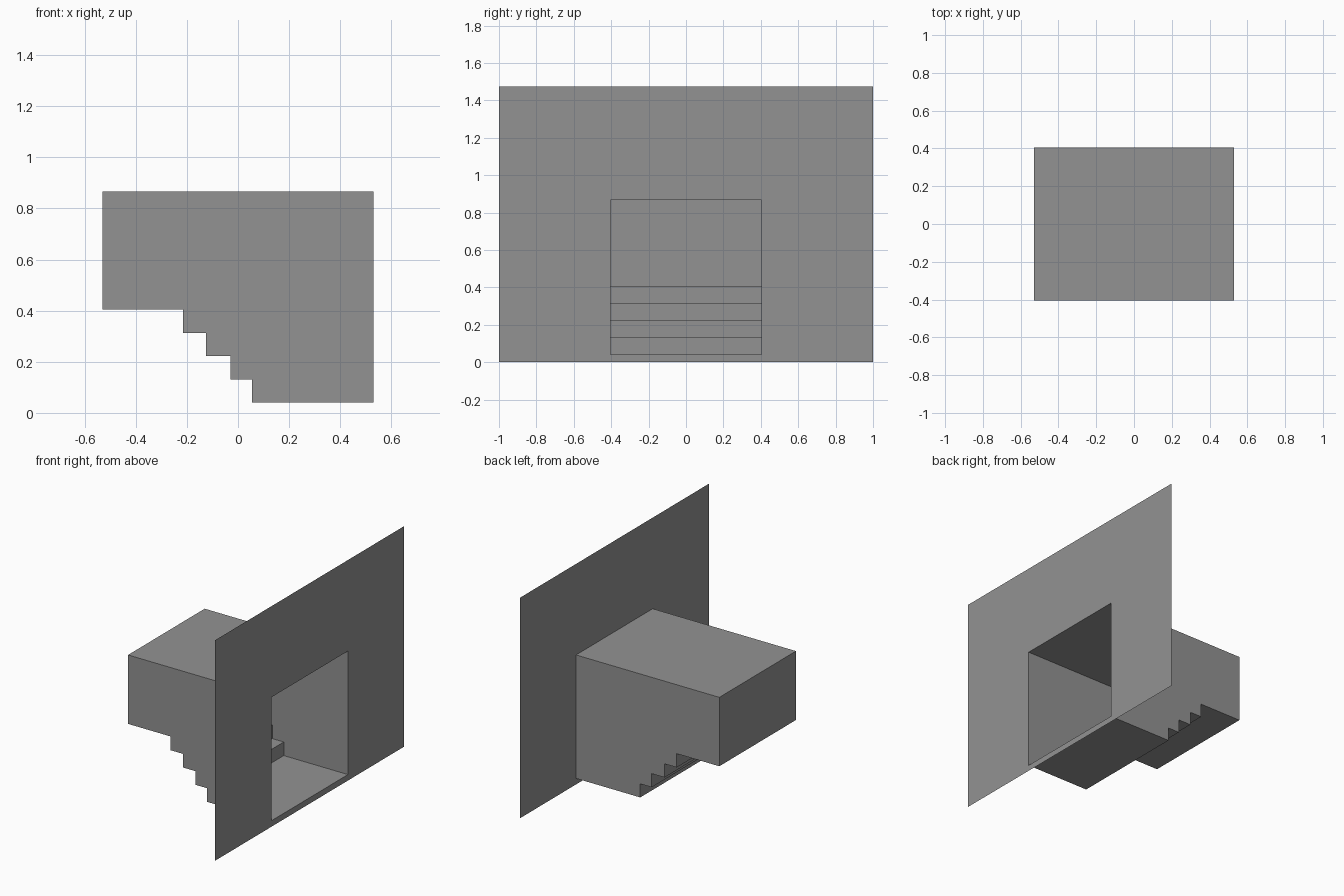
import bpy
import bmesh

if "Cube" in bpy.data.objects:
    bpy.data.objects.remove(bpy.data.objects["Cube"])

# Single flat grey
grey = bpy.data.materials.new("mid grey")
grey.diffuse_color = (0.29, 0.29, 0.29, 1.0)
grey.use_nodes = True
grey.node_tree.nodes["Principled BSDF"].inputs["Base Color"].default_value = grey.diffuse_color

X_FRONT, X_BACK = 0.53, -0.53
HALF_DOOR, Z_FLOOR, Z_CEIL = 0.405, 0.04, 0.866


def finish(name, bm):
    mesh = bpy.data.meshes.new(name)
    bm.to_mesh(mesh)
    bm.free()
    mesh.materials.append(grey)
    obj = bpy.data.objects.new(name, mesh)
    bpy.context.collection.objects.link(obj)
    return obj


# Entrance wall: thin sheet, a 3 x 3 grid with the doorway cell left out
bm = bmesh.new()
ys = [-1.0, -HALF_DOOR, HALF_DOOR, 1.0]
zs = [0.0, Z_FLOOR, Z_CEIL, 1.475]
grid = [[bm.verts.new((X_FRONT, y, z)) for z in zs] for y in ys]
for i in range(3):
    for j in range(3):
        if (i, j) != (1, 1):
            bm.faces.new((grid[i][j], grid[i + 1][j],
                          grid[i + 1][j + 1], grid[i][j + 1]))
finish("entrance_wall", bm)

# Stair passage: stepped side profile, extruded across y, open at the doorway
profile = [(X_FRONT, Z_CEIL), (X_BACK, Z_CEIL), (X_BACK, 0.405)]
for x, low, high in [(-0.215, 0.313, 0.405), (-0.125, 0.222, 0.313),
                     (-0.03, 0.131, 0.222), (0.055, Z_FLOOR, 0.131)]:
    profile += [(x, high), (x, low)]
profile.append((X_FRONT, Z_FLOOR))

bm = bmesh.new()
near = [bm.verts.new((x, -HALF_DOOR, z)) for x, z in profile]
far = [bm.verts.new((x, HALF_DOOR, z)) for x, z in profile]
bm.faces.new(near)
bm.faces.new(far[::-1])
# ceiling, end wall, risers and treads
for i in range(len(profile) - 1):
    bm.faces.new((near[i + 1], near[i], far[i], far[i + 1]))
# normals face into the passage
bmesh.ops.recalc_face_normals(bm, faces=bm.faces)
bm.faces.ensure_lookup_table()
bm.normal_update()
if bm.faces[0].normal.y < 0:
    bmesh.ops.reverse_faces(bm, faces=bm.faces)
finish("stair_passage", bm)
